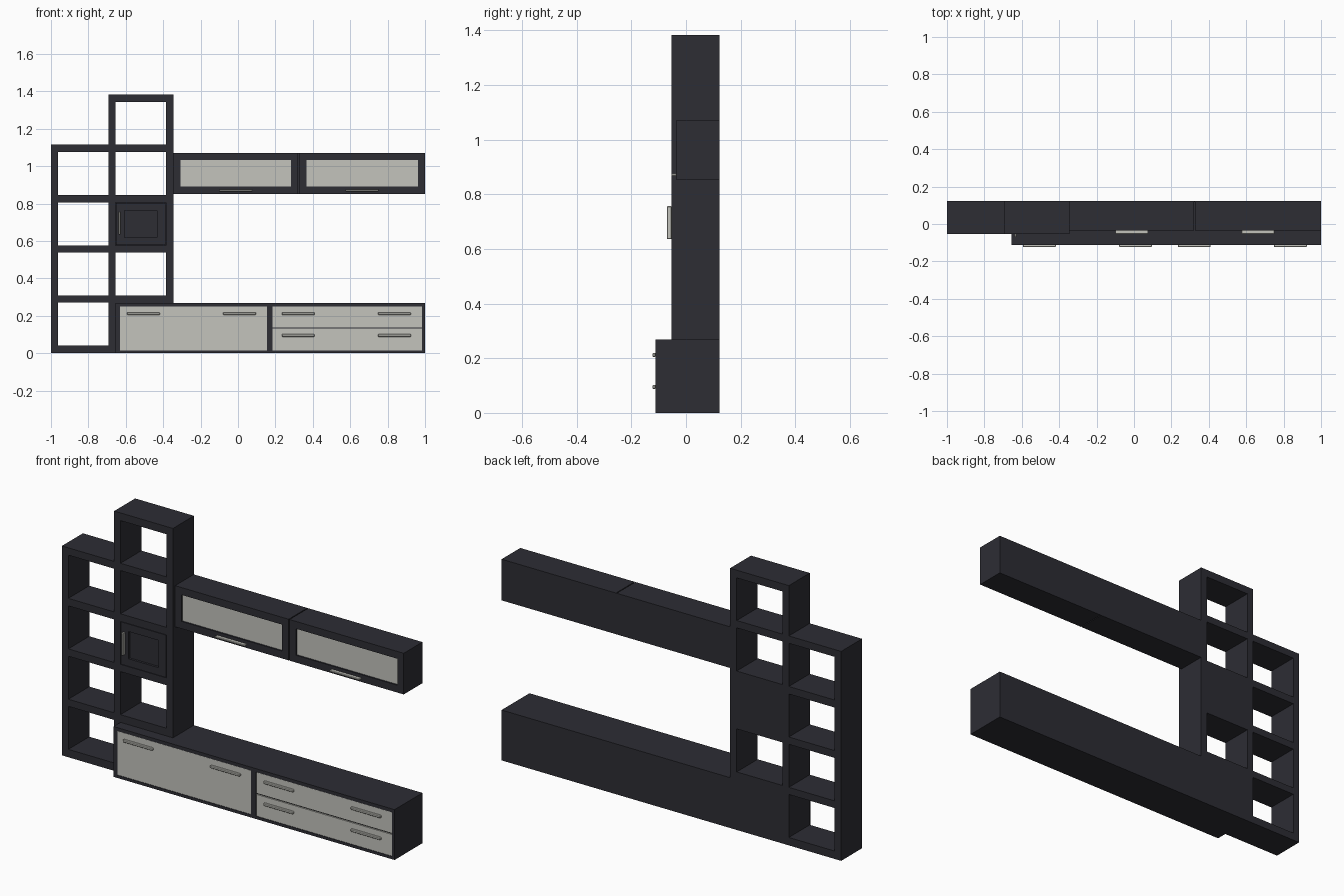
import bpy, bmesh
from mathutils import Matrix, Vector

if "Cube" in bpy.data.objects:
    bpy.data.objects.remove(bpy.data.objects["Cube"])


def material(name, rgb):
    m = bpy.data.materials.new(name)
    m.diffuse_color = (*rgb, 1)
    m.use_nodes = True
    m.node_tree.nodes["Principled BSDF"].inputs["Base Color"].default_value = m.diffuse_color
    return m


DARK = material("dark wood", (0.026, 0.026, 0.034))
LIGHT = material("pale grey", (0.55, 0.55, 0.505))
BACK = 0.123


def boxes(name, mat, items, bevel=0):
    """One object from boxes given as (x0, x1, y0, y1, z0, z1)."""
    bm = bmesh.new()
    for x0, x1, y0, y1, z0, z1 in items:
        c = Vector(((x0 + x1) / 2, (y0 + y1) / 2, (z0 + z1) / 2))
        s = Matrix.Diagonal((x1 - x0, y1 - y0, z1 - z0, 1))
        bmesh.ops.create_cube(bm, size=1, matrix=Matrix.Translation(c) @ s)
    me = bpy.data.meshes.new(name)
    bm.to_mesh(me)
    bm.free()
    me.materials.append(mat)
    ob = bpy.data.objects.new(name, me)
    bpy.context.collection.objects.link(ob)
    if bevel:
        b = ob.modifiers.new("bevel", "BEVEL")
        b.width, b.segments = bevel, 1
    return ob


def frame(x0, x1, y0, y1, z0, z1, gx, gz):
    """Four bars around an opening: side width gx, top and bottom height gz."""
    return [(x0, x0 + gx, y0, y1, z0, z1), (x1 - gx, x1, y0, y1, z0, z1),
            (x0 + gx, x1 - gx, y0, y1, z0, z0 + gz),
            (x0 + gx, x1 - gx, y0, y1, z1 - gz, z1)]


# Open shelf towers: uprights, then shelves between them
F = -0.053
boxes("shelf_uprights", DARK, [
    (-1, -0.962, F, BACK, 0, 1.115),
    (-0.692, -0.655, F, BACK, 0, 1.383),
    (-0.385, -0.346, F, BACK, 0.268, 1.383)])
boxes("left_shelves", DARK, [(-0.962, -0.692, F, BACK, a, b) for a, b in (
    (0, 0.042), (0.271, 0.309), (0.538, 0.577), (0.806, 0.846), (1.076, 1.115))])
boxes("right_shelves", DARK, [(-0.655, -0.385, F, BACK, a, b) for a, b in (
    (0.268, 0.309), (0.538, 0.577), (0.806, 0.846), (1.076, 1.115), (1.342, 1.383))])

# Small closed cupboard in the tower with a framed door
boxes("cupboard_door_frame", DARK, frame(-0.653, -0.387, F, F + 0.025, 0.579, 0.804, 0.045, 0.04))
boxes("cupboard_door_panel", DARK, [(-0.608, -0.432, F + 0.012, F + 0.025, 0.619, 0.764)])
boxes("cupboard_back", DARK, [(-0.655, -0.385, BACK - 0.012, BACK, 0.577, 0.806)])
boxes("cupboard_handle", LIGHT, [(-0.639, -0.628, F - 0.017, F, 0.636, 0.756)], 0.002)

# Low cabinet: solid carcass, dark front frame, pale doors and drawers
L = -0.111
boxes("low_cabinet", DARK, [
    (-0.655, 1, L + 0.008, BACK, 0, 0.268),
    (-0.655, -0.633, L, L + 0.008, 0, 0.268),
    (0.155, 0.184, L, L + 0.008, 0, 0.268),
    (0.984, 1, L, L + 0.008, 0, 0.268)] + [
    (a, b, L, L + 0.008, c, d) for a, b in ((-0.633, 0.155), (0.184, 0.984))
    for c, d in ((0, 0.015), (0.25, 0.268))])
boxes("flap_door", LIGHT, [(-0.632, 0.154, L + 0.001, L + 0.008, 0.016, 0.249)])
boxes("drawer_fronts", LIGHT, [(0.185, 0.983, L + 0.001, L + 0.008, a, b)
                               for a, b in ((0.016, 0.131), (0.137, 0.249))])
low = [(-0.506, 0.212), (0.008, 0.212)] + [(x, z) for x in (0.322, 0.836) for z in (0.095, 0.212)]
boxes("low_handles", LIGHT, [(x - 0.088, x + 0.088, L - 0.012, L + 0.001, z - 0.007, z + 0.007)
                             for x, z in low], 0.003)

# Two wall cabinets with framed pale panels
U = -0.034
for side, x0, x1 in (("left", -0.346, 0.322), ("right", 0.327, 1)):
    boxes(side + "_wall_cabinet", DARK, [(x0, x1, U + 0.012, BACK - 0.005, 0.852, 1.071)]
          + frame(x0, x1, U, U + 0.012, 0.852, 1.071, 0.038, 0.039))
    boxes(side + "_wall_panel", LIGHT, [(x0 + 0.038, x1 - 0.038, U + 0.008, U + 0.012, 0.891, 1.032)])
    c = (x0 + x1) / 2
    boxes(side + "_wall_handle", LIGHT, [(c - 0.088, c + 0.088, U - 0.019, U, 0.866, 0.875)], 0.002)
boxes("wall_cabinet_back", DARK, [(-0.346, 1, BACK - 0.005, BACK, 0.852, 1.071)])
